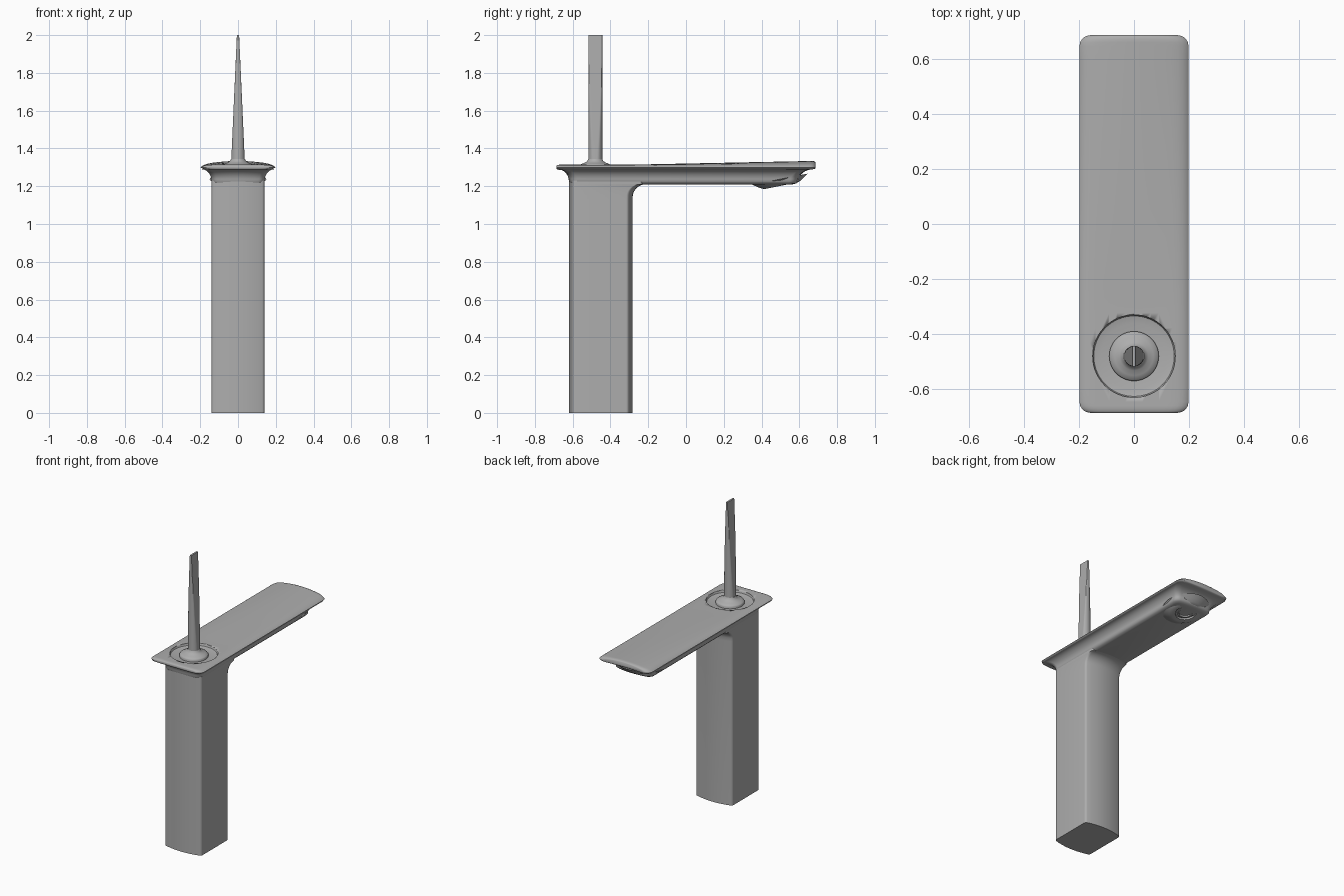
import bpy, bmesh, math
from mathutils import Matrix, Vector

cube = bpy.data.objects.get("Cube")
if cube:
    bpy.data.objects.remove(cube, do_unlink=True)

metal = bpy.data.materials.new("brushed grey metal")
metal.use_nodes = True
GREY = (0.42, 0.42, 0.42, 1)
metal.diffuse_color = GREY
metal.node_tree.nodes["Principled BSDF"].inputs["Base Color"].default_value = GREY


def loft(name, rings, matrix=None, angle=35):
    """Skin a list of equal-length closed rings and cap both ends."""
    bm = bmesh.new()
    loops = [[bm.verts.new(p) for p in ring] for ring in rings]
    n = len(loops[0])
    for a, b in zip(loops, loops[1:]):
        for i in range(n):
            j = (i + 1) % n
            bm.faces.new((a[i], a[j], b[j], b[i]))
    bm.faces.new(loops[0][::-1])
    bm.faces.new(loops[-1])
    if matrix:
        bm.transform(matrix)
    bmesh.ops.recalc_face_normals(bm, faces=bm.faces)
    mesh = bpy.data.meshes.new(name)
    bm.to_mesh(mesh)
    bm.free()
    mesh.materials.append(metal)
    obj = bpy.data.objects.new(name, mesh)
    bpy.context.collection.objects.link(obj)
    bpy.ops.object.select_all(action='DESELECT')
    bpy.context.view_layer.objects.active = obj
    obj.select_set(True)
    bpy.ops.object.shade_smooth_by_angle(angle=math.radians(angle))
    return obj


def rounded_ring(hw, y0, y1, z, r, bow=0.0, steps=6, span=10):
    """Rounded rectangle at height z whose two short ends bulge by bow."""
    pts = []
    corners = ((hw - r, y1 - r, 0), (r - hw, y1 - r, 90),
               (r - hw, y0 + r, 180), (hw - r, y0 + r, 270))
    for cx, cy, start in corners:
        for k in range(steps + 1):
            a = math.radians(start + 90 * k / steps)
            pts.append((cx + r * math.cos(a), cy + r * math.sin(a)))
        if start in (0, 180):                       # points along a short end
            x, y = pts[-1]
            pts += [(x - 2 * x * k / span, y) for k in range(1, span)]
    mid = (y0 + y1) / 2
    return [(x, y - math.copysign(bow, y - mid) * (x / hw) ** 2, z) for x, y in pts]


def lathe(name, profile, matrix, n=64):
    turn = [2 * math.pi * i / n for i in range(n)]
    return loft(name, [[(r * math.cos(a), r * math.sin(a), z) for a in turn]
                       for r, z in profile], matrix)


# Column, with a fillet sweeping forward into the spout
column = [rounded_ring(0.14, -0.62, -0.283, z, 0.012, 0.022) for z in (0, 1.13)]
for k in range(1, 9):
    a = math.radians(90 * k / 8)
    column.append(rounded_ring(0.14, -0.62, -0.283 + 0.07 * (1 - math.cos(a)),
                               1.14 + 0.07 * math.sin(a), 0.012, 0.022))
column.append(rounded_ring(0.14, -0.62, -0.21, 1.23, 0.012, 0.022))
loft("column", column)

# Spout underside, flaring outward up to the plate
spout = [rounded_ring(0.115, -0.6, 0.565, 1.21, 0.03, 0.01),
         rounded_ring(0.132, -0.615, 0.585, 1.215, 0.03, 0.015)]
for k in range(9):
    a = math.radians(90 * k / 8)
    out = 1 - math.cos(a)
    spout.append(rounded_ring(0.14 + 0.052 * out, -0.62 - 0.06 * out,
                              0.595 + 0.08 * out, 1.225 + 0.065 * math.sin(a),
                              0.03, 0.015 * (1 - out)))
loft("spout_underside", spout, angle=50)

# Top plate, crowned more and more towards the outlet end
HALF, CORNER = 0.686, 0.04
insets = [0, 0.003, 0.008, 0.016, 0.026, 0.04]
stations = [-HALF + d for d in insets]
stations += [-HALF + 0.04 + (2 * HALF - 0.08) * k / 24 for k in range(1, 24)]
stations += [HALF - d for d in reversed(insets)]
plate = []
for y in stations:
    d = min(HALF - abs(y), CORNER)
    w = 0.198 - CORNER + math.sqrt(max(0, CORNER ** 2 - (CORNER - d) ** 2))
    edge = 0.5 + 0.5 * math.sqrt(min(1, d / 0.016))
    t = max(0, (y + 0.3) / 0.98)
    half = 0.014 * edge
    ring = []
    for k in range(21):                             # upper side
        u = math.cos(math.pi * k / 20)
        lift = 0.02 * t * (1 - u * u)
        ring.append((w * u, y, 1.3 + half * (1 - abs(u) ** 12) + lift))
    for k in range(1, 20):                          # lower side
        u = -math.cos(math.pi * k / 20)
        ring.append((w * u, y, 1.3 - half * (1 - abs(u) ** 12) + 0.006 * t * (1 - u * u)))
    plate.append(ring)
top_plate = loft("top_plate", plate, angle=50)

# Circular dish sunk around the lever
PIVOT = Matrix.Translation((0, -0.48, 0))
cutter = lathe("dish_cutter", [(0.12, 1.294), (0.146, 1.3), (0.15, 1.306), (0.15, 1.36)], PIVOT)
cutter.hide_render = True
cutter.hide_viewport = True
cut = top_plate.modifiers.new("dish", 'BOOLEAN')
cut.operation = 'DIFFERENCE'
cut.solver = 'EXACT'
cut.object = cutter

# Lever collar
lathe("lever_collar", [(0.09, 1.285), (0.09, 1.306), (0.086, 1.312), (0.07, 1.319),
                       (0.052, 1.326), (0.042, 1.334), (0.037, 1.345)], PIVOT)

# Lever: round rod flattened to a thin blade at the tip
lever = []
for k in range(13):
    f = k / 12
    flat = 0.036 * (1 - f) + 0.006 * f
    lever.append([(max(-flat, min(flat, 0.037 * math.cos(a))), 0.037 * math.sin(a),
                   1.33 + 0.67 * f) for a in (2 * math.pi * (i + 0.5) / 48 for i in range(48))])
loft("lever", lever, PIVOT)

# Tilted outlet under the far end, with a recessed aerator
TILT = Matrix.Translation((0, 0.505, 1.203)) @ Matrix.Rotation(0.2, 4, 'X')
lathe("outlet", [(0.15, 0.035), (0.125, 0.018), (0.105, 0.006), (0.09, 0), (0.068, 0),
                 (0.066, 0.012), (0.056, 0.012), (0.055, 0.003), (0.045, 0.003),
                 (0.043, 0.014)], TILT)
